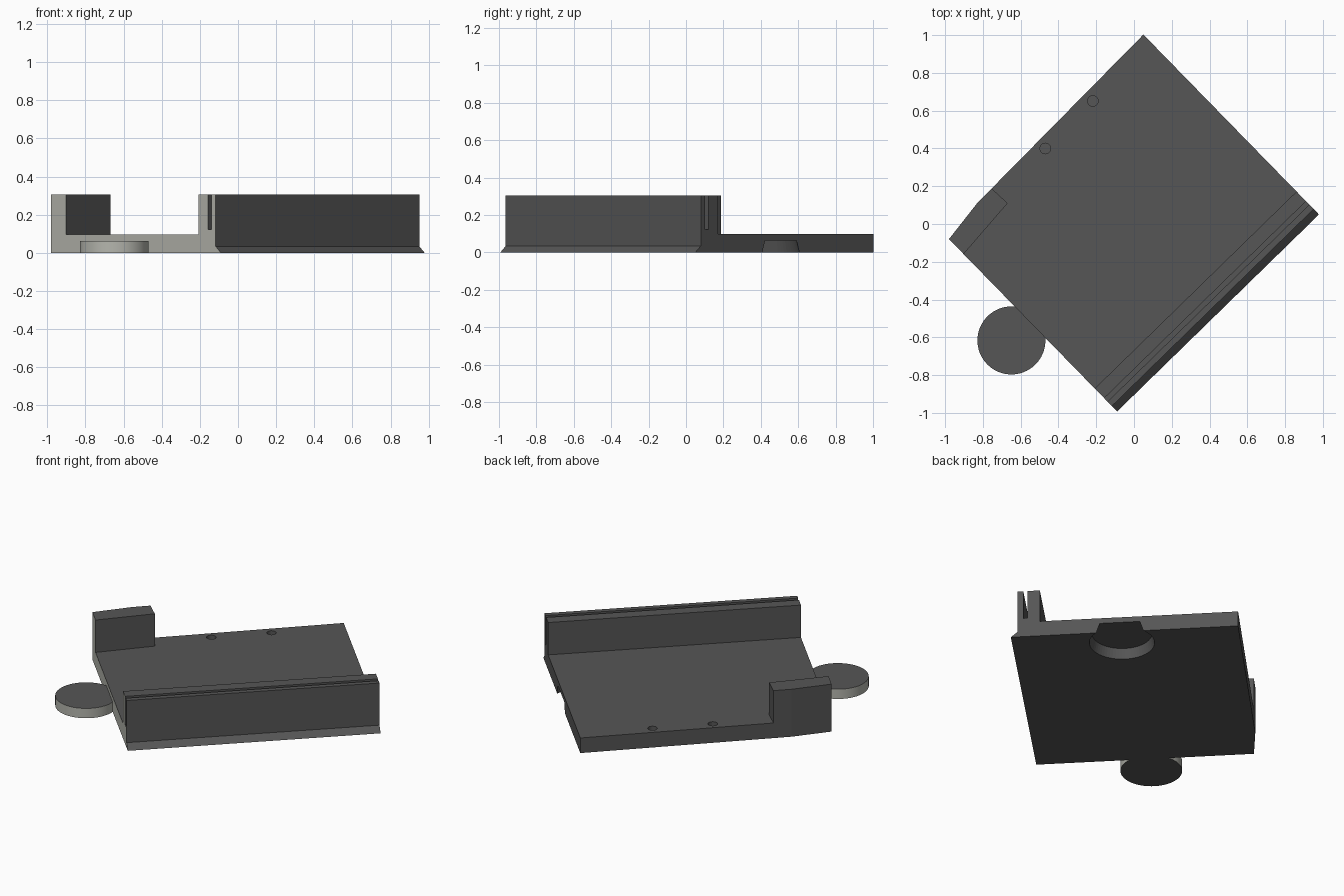
import bpy, bmesh, math
from mathutils import Matrix, Vector

if "Cube" in bpy.data.objects:
    bpy.data.objects.remove(bpy.data.objects["Cube"])

TURN = Matrix.Rotation(math.radians(44.3), 4, 'Z')   # whole tray sits diagonally
FLOOR, TOP = 0.097, 0.305
U0, U1 = -0.757, 0.736                               # tray ends along its length


def material(name, rgb):
    m = bpy.data.materials.new(name)
    m.diffuse_color = (*rgb, 1)
    m.use_nodes = True
    m.node_tree.nodes["Principled BSDF"].inputs["Base Color"].default_value = m.diffuse_color
    return m


DARK = material("dark_grey", (0.092, 0.092, 0.092))
LIGHT = material("pale_warm_grey", (0.46, 0.465, 0.42))


def make(name, bm):
    """Finish a bmesh as an object in the turned frame."""
    bmesh.ops.recalc_face_normals(bm, faces=bm.faces)
    me = bpy.data.meshes.new(name)
    bm.to_mesh(me)
    bm.free()
    ob = bpy.data.objects.new(name, me)
    bpy.context.collection.objects.link(ob)
    me.materials.append(DARK)
    me.materials.append(LIGHT)
    ob.matrix_world = TURN
    return ob


def prism(name, points, offset):
    """Extrude a closed outline by an offset vector."""
    bm = bmesh.new()
    face = bm.faces.new([bm.verts.new(p) for p in points])
    new = bmesh.ops.extrude_face_region(bm, geom=[face])["geom"]
    bmesh.ops.translate(bm, vec=Vector(offset),
                        verts=[g for g in new if isinstance(g, bmesh.types.BMVert)])
    return make(name, bm)


def cylinder(name, u, v, z0, z1, r0, r1, sides=64):
    bm = bmesh.new()
    bmesh.ops.create_cone(bm, cap_ends=True, segments=sides, radius1=r0, radius2=r1,
                          depth=z1 - z0, matrix=Matrix.Translation((u, v, (z0 + z1) / 2)))
    return make(name, bm)


def cut(target, cutter):
    mod = target.modifiers.new(cutter.name, 'BOOLEAN')
    mod.operation, mod.solver, mod.object = 'DIFFERENCE', 'EXACT', cutter
    cutter.hide_render = True
    cutter.hide_set(True)


def paint_end(ob):
    """Pale colour on faces looking out of the connector end."""
    for f in ob.data.polygons:
        if f.normal.x < -0.9:
            f.material_index = 1


# Tray floor, back edge bends in near one corner
floor = prism("tray_floor", [(U0, -0.478, 0), (U1, -0.478, 0), (U1, 0.683, 0),
                             (-0.515, 0.659, 0), (U0, 0.627, 0)], (0, 0, FLOOR))

# Front rail: sloped foot, slotted top
rail = prism("slotted_rail", [(U0, v, z) for v, z in [
    (-0.648, 0), (-0.608, 0.034), (-0.608, TOP), (-0.575, TOP), (-0.575, 0.123),
    (-0.55, 0.123), (-0.55, TOP), (-0.478, TOP), (-0.478, 0)]], (U1 - U0, 0, 0))

# Raised corner stop
block = prism("corner_stop", [(U0, 0.516, FLOOR), (-0.402, 0.546, FLOOR), (-0.408, 0.661, FLOOR),
                              (-0.515, 0.659, FLOOR), (U0, 0.627, FLOOR)], (0, 0, TOP - FLOOR))
for part in (floor, rail, block):
    paint_end(part)

# Round connector tab
tab = cylinder("connector_tab", -0.895, 0.012, 0, 0.063, 0.18, 0.18)
for f in tab.data.polygons:
    f.material_index = int(abs(f.normal.z) < 0.5)
    f.use_smooth = abs(f.normal.z) < 0.5
tab.select_set(True)
bpy.context.view_layer.objects.active = tab
bpy.ops.object.shade_smooth_by_angle()

# Matching socket under the opposite end
cut(floor, cylinder("socket_cutter", 0.606, -0.01, -0.013, 0.063, 0.193, 0.175))

# Blind peg holes along the back edge
for i, u in enumerate((-0.057, 0.299)):
    cut(floor, cylinder(f"peg_hole_cutter_{i + 1}", u, 0.614 + 0.004 * i, 0.04, 0.15, 0.028, 0.028, 24))
